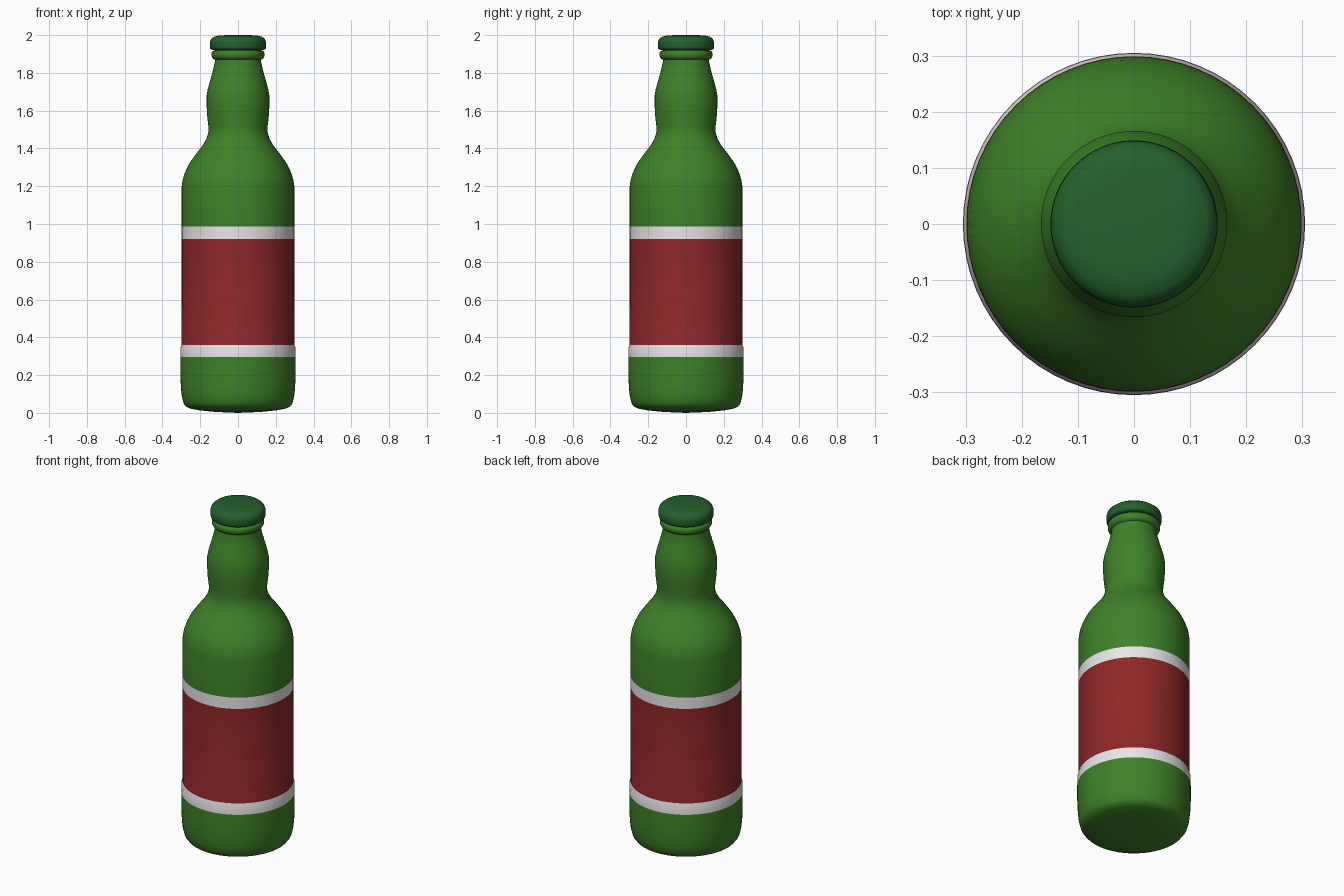
import bpy, bmesh, math

if "Cube" in bpy.data.objects:
    bpy.data.objects.remove(bpy.data.objects["Cube"])

SIDES = 64

def material(name, rgb):
    m = bpy.data.materials.new(name)
    m.diffuse_color = (*rgb, 1)
    m.use_nodes = True
    m.node_tree.nodes["Principled BSDF"].inputs["Base Color"].default_value = m.diffuse_color
    return m

green = material("green glass", (0.048, 0.22, 0.021))
red = material("label red", (0.27, 0.02, 0.02))
white = material("label white", (0.8, 0.8, 0.8))
dark = material("cap dark green", (0.018, 0.115, 0.024))

def lathe(name, profile, mats, rule=lambda z: 0):
    """Spin a (radius, height) profile; rule picks a material by face height."""
    bm = bmesh.new()
    rings = []
    for r, z in profile:
        if r == 0:
            rings.append([bm.verts.new((0, 0, z))] * SIDES)
        else:
            rings.append([bm.verts.new((r * math.cos(a), r * math.sin(a), z))
                          for a in (math.tau * i / SIDES for i in range(SIDES))])
    for (lo, hi), z in zip(zip(rings, rings[1:]),
                           [(a[1] + b[1]) / 2 for a, b in zip(profile, profile[1:])]):
        for i in range(SIDES):
            j = (i + 1) % SIDES
            loop = list(dict.fromkeys((lo[i], lo[j], hi[j], hi[i])))
            bm.faces.new(loop).material_index = rule(z)
    bmesh.ops.recalc_face_normals(bm, faces=bm.faces)
    me = bpy.data.meshes.new(name)
    bm.to_mesh(me)
    bm.free()
    for m in mats:
        me.materials.append(m)
    ob = bpy.data.objects.new(name, me)
    bpy.context.collection.objects.link(ob)
    bpy.context.view_layer.objects.active = ob
    ob.select_set(True)
    bpy.ops.object.shade_smooth_by_angle(angle=math.radians(50))
    ob.select_set(False)

# Label bands by height: white border, red field, white border
def label(z):
    if 0.36 < z < 0.92:
        return 1
    return 2 if 0.295 < z < 0.987 else 0

# Glass body, from the base to the lip hidden under the cap
body = [(0, 0), (0.12, 0.005), (0.2, 0.013), (0.25, 0.022), (0.275, 0.033), (0.288, 0.05),
        (0.297, 0.085), (0.302, 0.13), (0.305, 0.2), (0.305, 0.295), (0.304, 0.345),
        (0.299, 0.36), (0.298, 0.92), (0.298, 0.987), (0.298, 1.2),
        (0.293, 1.235), (0.28, 1.275), (0.258, 1.32), (0.223, 1.37), (0.188, 1.415),
        (0.167, 1.45), (0.157, 1.485), (0.157, 1.52), (0.163, 1.57), (0.166, 1.62),
        (0.166, 1.68), (0.16, 1.715), (0.146, 1.765), (0.132, 1.815), (0.122, 1.86),
        (0.122, 1.87), (0.134, 1.876), (0.141, 1.89), (0.141, 1.905), (0.136, 1.915),
        (0.125, 1.919), (0.12, 1.95), (0, 1.95)]
lathe("bottle_body", body, [green, red, white], label)

# Crown cap
cap = [(0, 1.922), (0.138, 1.922), (0.146, 1.927), (0.149, 1.938), (0.148, 1.962),
       (0.143, 1.979), (0.128, 1.991), (0.1, 1.998), (0.06, 2.0), (0, 2.0)]
lathe("bottle_cap", cap, [dark])
